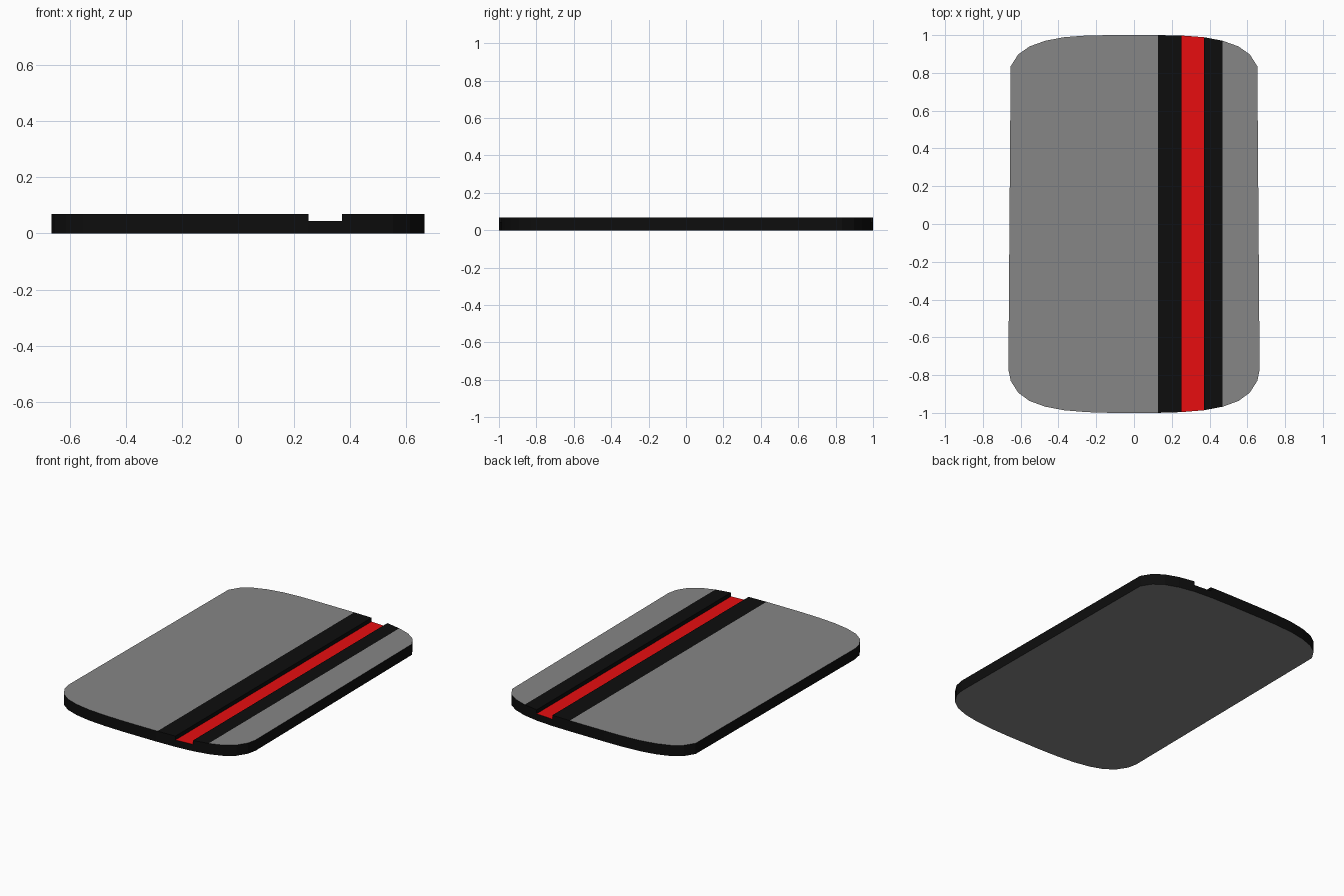
import bpy
import bmesh

if "Cube" in bpy.data.objects:
    bpy.data.objects.remove(bpy.data.objects["Cube"])

HEIGHT, GROOVE_Z = 0.069, 0.044
GROOVE = (0.252, 0.37)          # red channel
BAND = (0.127, 0.468)           # black stripe around the channel


def material(name, rgb):
    m = bpy.data.materials.new(name)
    m.diffuse_color = (*rgb, 1)
    m.use_nodes = True
    m.node_tree.nodes["Principled BSDF"].inputs["Base Color"].default_value = m.diffuse_color
    return m


# Right half of the outline, back edge to front edge
half = [(0.12, 1.0), (0.25, 0.998), (0.37, 0.989), (0.47, 0.97), (0.553, 0.94),
        (0.613, 0.898), (0.653, 0.835), (0.665, -0.77), (0.653, -0.83),
        (0.613, -0.893), (0.553, -0.937), (0.47, -0.967), (0.37, -0.986),
        (0.25, -0.996), (0.12, -1.0)]
outline = half + [(-x, y) for x, y in reversed(half)]

# Flat plate cut into lengthwise strips
bm = bmesh.new()
bm.faces.new([bm.verts.new((x, y, 0)) for x, y in outline])
for x in (*BAND, *GROOVE):
    bmesh.ops.bisect_plane(bm, geom=bm.verts[:] + bm.edges[:] + bm.faces[:],
                           dist=1e-5, plane_co=(x, 0, 0), plane_no=(1, 0, 0))


def raise_faces(faces, dz, keep):
    ext = bmesh.ops.extrude_face_region(bm, geom=faces, use_keep_orig=keep)["geom"]
    verts = [g for g in ext if isinstance(g, bmesh.types.BMVert)]
    bmesh.ops.translate(bm, verts=verts, vec=(0, 0, dz))
    tops = [g for g in ext if isinstance(g, bmesh.types.BMFace)]
    if not keep:
        old = [f for f in faces if f.is_valid and f not in tops]
        bmesh.ops.delete(bm, geom=old, context='FACES')
    return tops


# Lower body up to the channel floor, then everything beside the channel
tops = raise_faces(bm.faces[:], GROOVE_Z, True)
sides = [f for f in tops if not GROOVE[0] < f.calc_center_bounds().x < GROOVE[1]]
raise_faces(sides, HEIGHT - GROOVE_Z, False)
bmesh.ops.recalc_face_normals(bm, faces=bm.faces[:])

# Colours: grey panels, black rim and bands, red channel floor
for f in bm.faces:
    c = f.calc_center_bounds()
    if abs(f.normal.z) < 0.5:
        f.material_index = 1
    elif f.normal.z > 0 and GROOVE[0] < c.x < GROOVE[1]:
        f.material_index = 2
    elif f.normal.z > 0 and BAND[0] < c.x < BAND[1]:
        f.material_index = 1
    else:
        f.material_index = 0

mesh = bpy.data.meshes.new("striped_plate")
bm.to_mesh(mesh)
bm.free()
for m in (material("grey_panel", (0.24, 0.24, 0.24)),
          material("black_trim", (0.004, 0.004, 0.004)),
          material("red_stripe", (0.8, 0.004, 0.005))):
    mesh.materials.append(m)
plate = bpy.data.objects.new("striped_plate", mesh)
bpy.context.collection.objects.link(plate)
